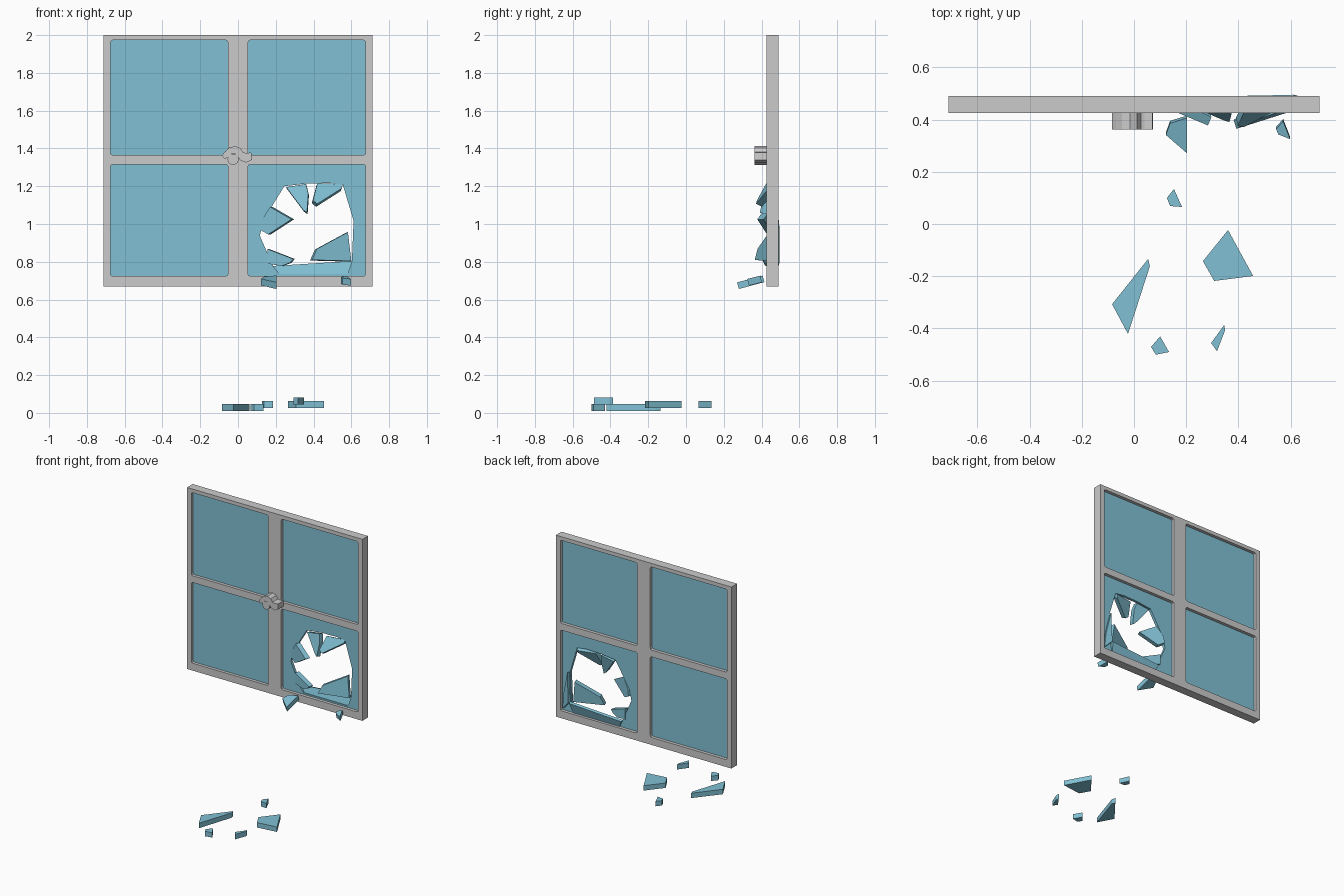
import bpy, bmesh, math
from mathutils import Vector

if "Cube" in bpy.data.objects:
    bpy.data.objects.remove(bpy.data.objects["Cube"])

glass = bpy.data.materials.new("glass")
glass.diffuse_color = (0.22, 0.53, 0.66, 1)
glass.use_nodes = True
glass.node_tree.nodes["Principled BSDF"].inputs["Base Color"].default_value = glass.diffuse_color


def finish(name, mesh, mat=None):
    ob = bpy.data.objects.new(name, mesh)
    bpy.context.collection.objects.link(ob)
    if mat:
        mesh.materials.clear()
        mesh.materials.append(mat)
    return ob


def plate(name, loops, y0, y1, mat=None):
    """Upright plate in the xz plane; later loops cut holes in the first."""
    cu = bpy.data.curves.new(name, 'CURVE')
    cu.dimensions = '2D'
    cu.fill_mode = 'BOTH'
    cu.extrude = (y1 - y0) / 2
    for pts in loops:
        sp = cu.splines.new('POLY')
        sp.points.add(len(pts) - 1)
        for p, (x, z) in zip(sp.points, pts):
            p.co = (x, z, 0, 1)
        sp.use_cyclic_u = True
    tmp = bpy.data.objects.new("tmp", cu)
    bpy.context.collection.objects.link(tmp)
    dg = bpy.context.evaluated_depsgraph_get()
    mesh = bpy.data.meshes.new_from_object(tmp.evaluated_get(dg))
    bpy.data.objects.remove(tmp)
    for v in mesh.vertices:
        x, z, d = v.co
        v.co = (x, (y0 + y1) / 2 - d, z)
    bm = bmesh.new()
    bm.from_mesh(mesh)
    bmesh.ops.remove_doubles(bm, verts=bm.verts, dist=1e-5)
    bmesh.ops.recalc_face_normals(bm, faces=bm.faces)
    for f in bm.faces:
        f.smooth = False
    bm.to_mesh(mesh)
    bm.free()
    return finish(name, mesh, mat)


def rect(x0, x1, z0, z1, r=0.0):
    if r == 0:
        return [(x0, z0), (x1, z0), (x1, z1), (x0, z1)]
    pts = []
    for cx, cz, a in ((x1 - r, z1 - r, 0), (x0 + r, z1 - r, 90),
                      (x0 + r, z0 + r, 180), (x1 - r, z0 + r, 270)):
        for k in (0, 45, 90):
            t = math.radians(a + k)
            pts.append((cx + r * math.cos(t), cz + r * math.sin(t)))
    return pts


def shard(name, pts, base, gu=0.0, gv=0.0, t=0.036, flat=False):
    """Tilted splinter: outline seen from the front (or top when flat),
    base depth at the first point, slopes along both outline axes."""
    u0, v0 = pts[0]
    bm = bmesh.new()
    if flat:
        co = [Vector((u, v, base + gu * (u - u0) + gv * (v - v0))) for u, v in pts]
        n = Vector((-gu, -gv, 1)).normalized()
    else:
        co = [Vector((u, base + gu * (u - u0) + gv * (v - v0), v)) for u, v in pts]
        n = Vector((-gu, 1, -gv)).normalized()
    a = [bm.verts.new(c) for c in co]
    b = [bm.verts.new(c + n * t) for c in co]
    bm.faces.new(a)
    bm.faces.new(b)
    for i in range(len(a)):
        j = (i + 1) % len(a)
        bm.faces.new((a[i], a[j], b[j], b[i]))
    bmesh.ops.recalc_face_normals(bm, faces=bm.faces)
    mesh = bpy.data.meshes.new(name)
    bm.to_mesh(mesh)
    bm.free()
    return finish(name, mesh, glass)


# Two casements, each with an upper and a lower opening
for side, s in (("left", -1), ("right", 1)):
    x0, x1 = sorted((s * 0.053, s * 0.676))
    f0, f1 = sorted((0, s * 0.711))
    plate(side + "_casement", [rect(f0, f1, 0.67, 2.0),
                               rect(x0, x1, 1.365, 1.973, 0.012),
                               rect(x0, x1, 0.724, 1.315, 0.012)], 0.425, 0.49)
    # Panes tucked slightly into the frame
    plate(side + "_upper_pane", [rect(x0 - .005, x1 + .005, 1.36, 1.978)], 0.447, 0.467, glass)
    if s < 0:
        plate("left_lower_pane", [rect(x0 - .005, x1 + .005, 0.719, 1.32)], 0.447, 0.467, glass)

# Broken pane with a jagged hole
hole = [(.245, 1.20), (.37, 1.215), (.42, 1.215), (.48, 1.217), (.555, 1.208), (.612, 1.016),
        (.603, .804), (.58, .735), (.22, .735), (.185, .778), (.116, .937), (.132, 1.016)]
plate("broken_pane", [rect(.048, .681, .719, 1.32), hole], 0.447, 0.467, glass)

# Splinters still hanging in the hole
shard("bottom_splinter", [(.21, .725), (.185, .778), (.603, .804), (.585, .725)], .45, 0, .32, .02)
shard("right_splinter", [(.66, .74), (.603, .80), (.612, 1.02), (.65, .85)], .462, -.25, 0, .02)
shard("top_left_splinter", [(.255, 1.195), (.36, 1.212), (.372, 1.16), (.365, 1.06), (.345, 1.075)],
      .435, -.1, .25)
shard("top_right_splinter", [(.42, 1.215), (.555, 1.212), (.55, 1.19), (.42, 1.107), (.397, 1.125)],
      .425, .2, .5)
shard("left_splinter", [(.122, 1.016), (.17, 1.09), (.283, 1.025), (.16, .945), (.116, .97)],
      .445, -.42, 0)
shard("lower_left_splinter", [(.155, .868), (.292, .815), (.275, .795), (.232, .778), (.155, .79)],
      .44, -.25, 0)
shard("lower_right_splinter", [(.582, .957), (.6, .804), (.392, .81), (.418, .868)], .44, .32, .1)

# Pieces in mid-fall
shard("falling_piece_large", [(.203, .28), (.203, .415), (.138, .395), (.122, .35)],
      .656, 0, .27, flat=True)
shard("falling_piece_small", [(.598, .333), (.571, .402), (.544, .372), (.552, .352)],
      .674, 0, .25, flat=True)

# Pieces near the floor
floor = [
    ([(.153, .134), (.184, .065), (.138, .069), (.126, .10)], .026),
    ([(.36, -.023), (.456, -.199), (.307, -.218), (.264, -.142)], .026),
    ([(.054, -.134), (.061, -.161), (-.023, -.421), (-.084, -.307)], .01),
    ([(.10, -.43), (.134, -.49), (.084, -.5), (.065, -.471)], .01),
    ([(.345, -.387), (.349, -.406), (.318, -.487), (.295, -.456)], .045)]
for i, (pts, z) in enumerate(floor):
    shard("floor_piece_%d" % (i + 1), pts, z, flat=True)

# Latch: pivot disc with a curved hook over it
plate("latch_pivot", [[(-.026 + .03 * math.cos(k * math.tau / 10),
                        1.342 + .03 * math.sin(k * math.tau / 10)) for k in range(10)]], .362, .426)
hook = [(-.085, 1.362), (-.068, 1.385), (-.045, 1.405), (-.015, 1.413), (.012, 1.402),
        (.026, 1.38), (.04, 1.376), (.07, 1.378), (.073, 1.34), (.045, 1.325), (.015, 1.335),
        (-.002, 1.357), (-.015, 1.372), (-.035, 1.372), (-.055, 1.352), (-.072, 1.345)]
plate("latch_hook", [hook], .362, .426)
